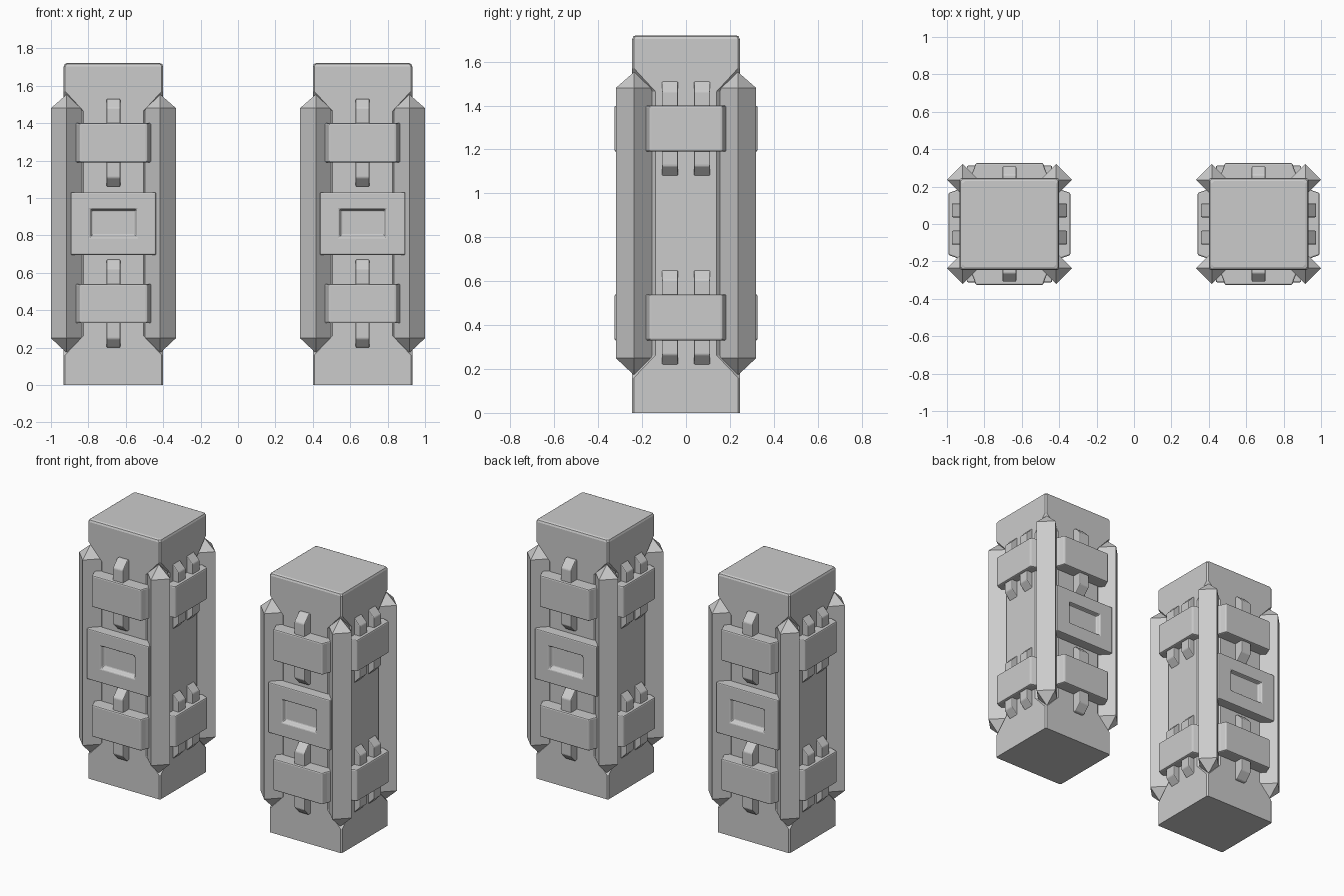
import bpy, bmesh, math
from mathutils import Matrix, Vector

if "Cube" in bpy.data.objects:
    bpy.data.objects.remove(bpy.data.objects["Cube"])


def loft(name, rings, matrix, bevel=0.0):
    """Skin equal-sized rings of points into a closed solid."""
    bm = bmesh.new()
    rows = [[bm.verts.new(matrix @ Vector(p)) for p in r] for r in rings]
    n = len(rows[0])
    for a, b in zip(rows, rows[1:]):
        for i in range(n):
            j = (i + 1) % n
            bm.faces.new((a[i], a[j], b[j], b[i]))
    bm.faces.new(rows[0][::-1])
    bm.faces.new(rows[-1])
    bmesh.ops.recalc_face_normals(bm, faces=bm.faces)
    mesh = bpy.data.meshes.new(name)
    bm.to_mesh(mesh)
    bm.free()
    ob = bpy.data.objects.new(name, mesh)
    bpy.context.collection.objects.link(ob)
    if bevel:
        m = ob.modifiers.new("edge_bevel", 'BEVEL')
        m.width = bevel
        m.segments = 2
        m.limit_method = 'ANGLE'
        m.angle_limit = math.radians(30)
    return ob


def wall_part(name, matrix, u, steps, bevel):
    """Rectangles (half width, z low, z high, distance out) stacked outward."""
    rings = [[(u - w, -d, z0), (u + w, -d, z0), (u + w, -d, z1), (u - w, -d, z1)]
             for w, z0, z1, d in steps]
    return loft(name, rings, matrix, bevel)


HX, HY = 0.266, 0.245


def body_ring(z, c, s=0.0):
    """Rectangle with corners cut by c, shrunk by s."""
    x, y = HX - s, HY - s
    return [(x, -y + c, z), (x, y - c, z), (x - c, y, z), (-x + c, y, z),
            (-x, y - c, z), (-x, -y + c, z), (-x + c, -y, z), (x - c, -y, z)]


def diamond(x, y, z, r):
    return [(x + r, y, z), (x, y + r, z), (x - r, y, z), (x, y - r, z)]


for side, cx in (("left", -0.666), ("right", 0.666)):
    place = Matrix.Translation((cx, 0, 0))

    # body with cut-back corners, softened at the top
    loft(side + "_pillar_body",
         [body_ring(0, 0.008), body_ring(0.16, 0.008), body_ring(0.262, 0.105),
          body_ring(1.465, 0.105), body_ring(1.57, 0.008),
          body_ring(1.703, 0.008), body_ring(1.715, 0.01, 0.005),
          body_ring(1.72, 0.012, 0.016)], place)

    # pointed diamond rails on the four corners
    for sx in (-1, 1):
        for sy in (-1, 1):
            x, y = sx * 0.25, sy * 0.236
            loft(side + "_corner_rail",
                 [diamond(x, y, 0.175, 0.004), diamond(x, y, 0.25, 0.084),
                  diamond(x, y, 1.48, 0.084), diamond(x, y, 1.55, 0.004)], place)

    for k in range(4):
        m = place @ Matrix.Rotation(k * math.pi / 2, 4, 'Z')
        wide = k % 2 == 0
        w = 0.192 if wide else 0.178
        for z in (0.435, 1.295):
            # slant-ended clamp band
            wall_part(side + "_clamp_band", m, 0,
                      [(w + 0.025, z - 0.105, z + 0.105, 0.235),
                       (w, z - 0.105, z + 0.105, 0.29),
                       (w - 0.012, z - 0.105, z + 0.105, 0.326)], 0.008)
            # prongs passing under the band
            h = 0.235 if wide else 0.218
            for u in ((0,) if wide else (-0.073, 0.073)):
                wall_part(side + "_prong", m, u,
                          [(0.037, z - h, z + h, 0.23),
                           (0.037, z - h, z + h, 0.262),
                           (0.037, z - h + 0.048, z + h - 0.048, 0.308)], 0.006)
        if wide:
            # centre plate with a shallow pocket
            wall_part(side + "_centre_plate", m, 0,
                      [(0.228, 0.695, 1.03, 0.235), (0.228, 0.695, 1.03, 0.312),
                       (0.125, 0.79, 0.94, 0.312), (0.115, 0.80, 0.935, 0.285)],
                      0.007)
